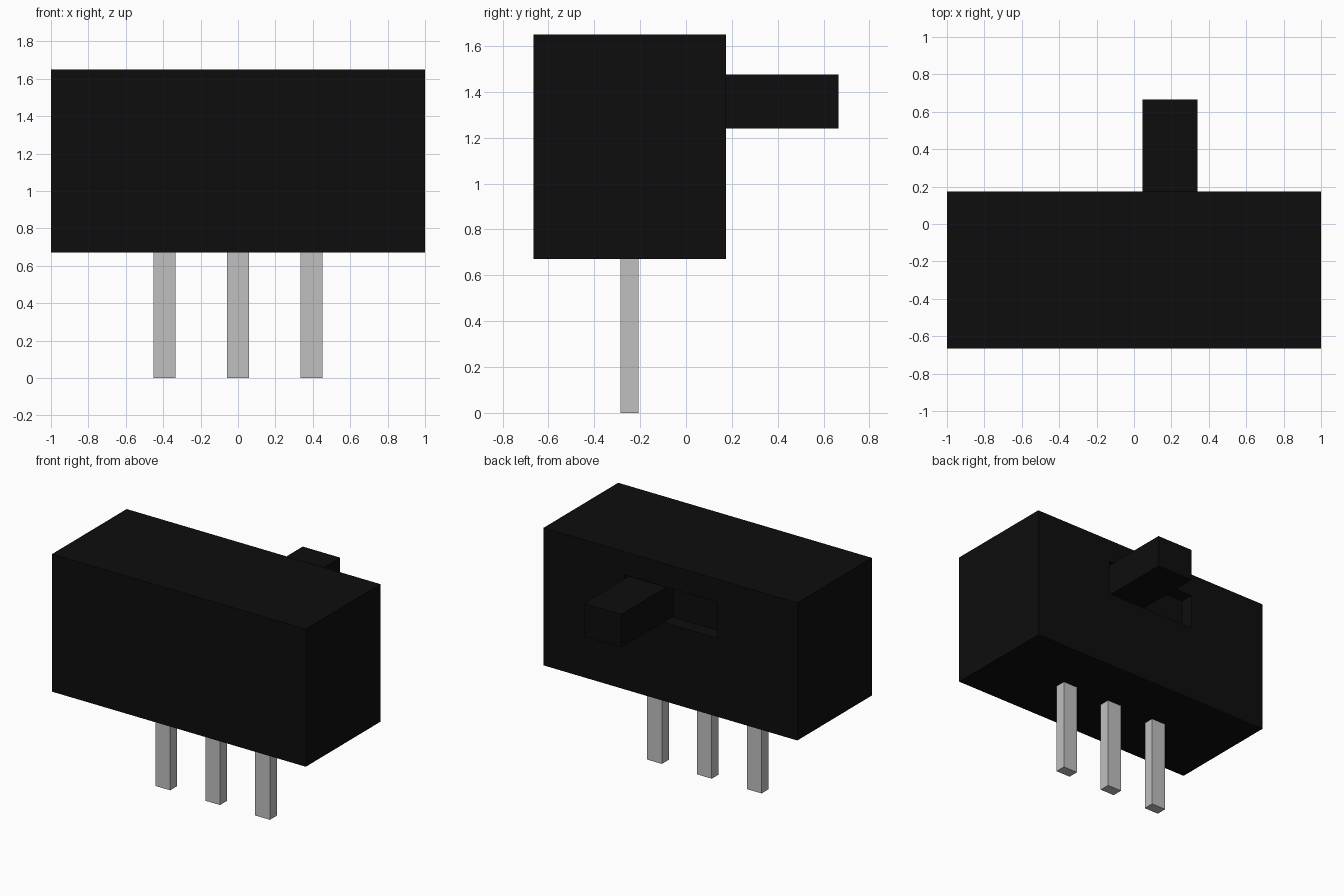
import bpy
import bmesh

if "Cube" in bpy.data.objects:
    bpy.data.objects.remove(bpy.data.objects["Cube"], do_unlink=True)


def make_material(name, value, roughness):
    mat = bpy.data.materials.new(name)
    mat.use_nodes = True
    colour = (value, value, value, 1.0)
    mat.diffuse_color = colour
    bsdf = mat.node_tree.nodes["Principled BSDF"]
    bsdf.inputs["Base Color"].default_value = colour
    bsdf.inputs["Roughness"].default_value = roughness
    return mat


def box_bmesh(x, y, z):
    """Box spanning the given (min, max) ranges."""
    bm = bmesh.new()
    bmesh.ops.create_cube(bm, size=1.0)
    for v in bm.verts:
        v.co = [r[0] if c < 0 else r[1] for c, r in zip(v.co, (x, y, z))]
    return bm


def finish(bm, name, mat):
    bmesh.ops.recalc_face_normals(bm, faces=bm.faces)
    mesh = bpy.data.meshes.new(name)
    bm.to_mesh(mesh)
    bm.free()
    mesh.materials.append(mat)
    obj = bpy.data.objects.new(name, mesh)
    bpy.context.collection.objects.link(obj)
    return obj


black = make_material("black plastic", 0.004, 0.6)
metal = make_material("grey metal", 0.53, 0.5)

BACK = 0.175          # y of the housing's back face
SLOT_X = (-0.365, 0.365)
SLOT_Z = (1.23, 1.485)
SLOT_DEPTH = 0.1

# Housing with a shallow slot sunk into the back face
bm = box_bmesh((-1.0, 1.0), (-0.665, BACK), (0.67, 1.65))
bm.normal_update()
back_face = max(bm.faces, key=lambda f: f.normal.y)
bmesh.ops.inset_region(bm, faces=[back_face], thickness=0.1)
for v in back_face.verts:
    v.co.x = SLOT_X[0] if v.co.x < 0 else SLOT_X[1]
    v.co.z = SLOT_Z[0] if v.co.z < 1.16 else SLOT_Z[1]
floor = bmesh.ops.extrude_discrete_faces(bm, faces=[back_face])["faces"][0]
for v in floor.verts:
    v.co.y -= SLOT_DEPTH
finish(bm, "housing", black)

# Slider knob rising from the slot floor
finish(box_bmesh((0.045, 0.34), (BACK - SLOT_DEPTH, 0.665), (1.24, 1.475)),
       "slider_knob", black)

# Row of three contact pins
for name, cx in (("right_pin", -0.393), ("middle_pin", 0.0), ("left_pin", 0.393)):
    finish(box_bmesh((cx - 0.058, cx + 0.058), (-0.285, -0.207), (0.0, 0.67)),
           name, metal)
